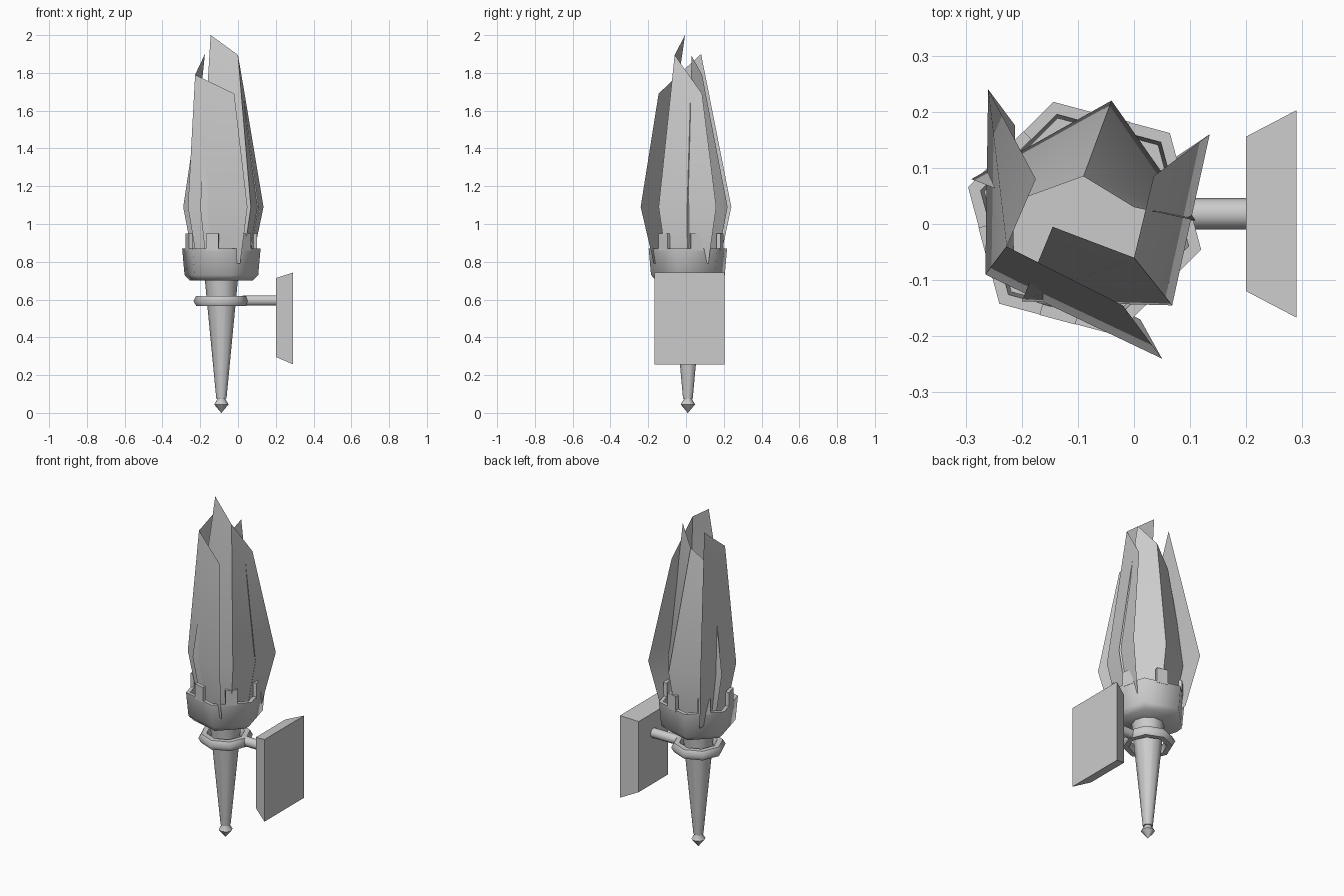
import bpy, bmesh
from math import cos, sin, pi, radians
from mathutils import Vector, Matrix

if "Cube" in bpy.data.objects:
    bpy.data.objects.remove(bpy.data.objects["Cube"])

CX, CY = -0.088, 0.01      # torch axis


def finish(name, bm, angle=30, fix=True):
    if fix:
        bmesh.ops.recalc_face_normals(bm, faces=bm.faces[:])
    me = bpy.data.meshes.new(name)
    bm.to_mesh(me)
    bm.free()
    ob = bpy.data.objects.new(name, me)
    bpy.context.collection.objects.link(ob)
    bpy.ops.object.select_all(action='DESELECT')
    ob.select_set(True)
    bpy.context.view_layer.objects.active = ob
    bpy.ops.object.shade_smooth_by_angle(angle=radians(angle))
    return ob


def lathe(name, profile, sides, start=0.0, closed=False, angle=30):
    """Revolve (radius, z) points round the torch axis; ends are capped unless closed."""
    bm = bmesh.new()
    rings = []
    for r, z in profile:
        rings.append([bm.verts.new((CX + r * cos(start + 2 * pi * i / sides),
                                    CY + r * sin(start + 2 * pi * i / sides), z))
                      for i in range(sides)])
    pairs = list(zip(rings, rings[1:]))
    if closed:
        pairs.append((rings[-1], rings[0]))
    for a, b in pairs:
        for i in range(sides):
            j = (i + 1) % sides
            bm.faces.new((a[i], a[j], b[j], b[i]))
    if not closed:
        bm.faces.new(rings[0][::-1])
        bm.faces.new(rings[-1])
    bmesh.ops.remove_doubles(bm, verts=bm.verts[:], dist=1e-5)
    return finish(name, bm, angle)


# Tapered handle, finial and collar ring
lathe("handle", [(0.027, 0.075), (0.088, 0.71)], 10, angle=50)
lathe("finial", [(0.001, 0.0), (0.038, 0.045), (0.02, 0.075), (0.02, 0.085)], 8, angle=50)
ring = [(0.118 + 0.03 * cos(k * pi / 3), 0.593 + 0.031 * sin(k * pi / 3)) for k in range(6)]
lathe("collar_ring", ring, 8, pi / 8 * 0, closed=True, angle=62)

# Six-sided cup with a hollow top
START = radians(45)
lathe("cup", [(0.172, 0.70), (0.202, 0.73), (0.215, 0.87), (0.192, 0.87), (0.185, 0.78)],
      6, START, angle=62)

# One merlon in the middle of each cup side
bm = bmesh.new()
for k in range(6):
    a = START + (k + 0.5) * pi / 3
    m = (Matrix.Translation((CX, CY, 0.905)) @ Matrix.Rotation(a, 4, 'Z')
         @ Matrix.Translation((0.177, 0, 0)) @ Matrix.Diagonal((0.02, 0.066, 0.09, 1)))
    bmesh.ops.create_cube(bm, size=1, matrix=m)
finish("cup_merlons", bm)

# Flame: three folded sheets, each (x, y) at the bulge and (x, y, z) at the tip
sheets = {
    "flame_left": ([(-0.26, 0.24), (-0.265, -0.09), (0.05, -0.24)],
                   [(-0.175, 0.08, 1.9), (-0.227, -0.04, 1.79), (-0.02, -0.145, 1.69)]),
    "flame_right": ([(-0.2, -0.138), (0.068, -0.145), (0.135, 0.16)],
                    [(-0.145, -0.005, 2.0), (0.0, -0.06, 1.895), (0.035, 0.085, 1.69)]),
    "flame_back": ([(0.11, 0.006), (-0.04, 0.22), (-0.29, 0.08)],
                   [(0.0, 0.03, 1.89), (-0.09, 0.085, 1.79), (-0.2, 0.045, 1.69)]),
}
for name, (bulge, tip) in sheets.items():
    bm = bmesh.new()
    s = 0.72
    rows = [[(CX + (x - CX) * s, CY + (y - CY) * s, 0.79) for x, y in bulge],
            [(x, y, 1.09) for x, y in bulge], tip]
    grid = [[bm.verts.new(p) for p in row] for row in rows]
    for lo, hi in zip(grid, grid[1:]):
        for i in range(2):
            bm.faces.new((lo[i], lo[i + 1], hi[i + 1], hi[i]))
    finish(name, bm, 40, fix=False)

# Bracket arm out to the wall plate
bm = bmesh.new()
bmesh.ops.create_cone(bm, cap_ends=True, segments=10, radius1=0.028, radius2=0.028, depth=0.18,
                      matrix=Matrix.Translation((0.115, 0.018, 0.595)) @ Matrix.Rotation(pi / 2, 4, 'Y'))
finish("bracket_arm", bm, 50)

# Bevelled wall plate
bm = bmesh.new()
bmesh.ops.create_cube(bm, size=1, matrix=Matrix.Translation((0.245, 0.018, 0.5))
                      @ Matrix.Diagonal((0.09, 0.37, 0.485, 1)))
for v in bm.verts:
    if v.co.x < 0.245:
        v.co.y = 0.018 + (v.co.y - 0.018) * 0.745
        v.co.z = 0.505 + (v.co.z - 0.5) * 0.86
finish("wall_plate", bm)
